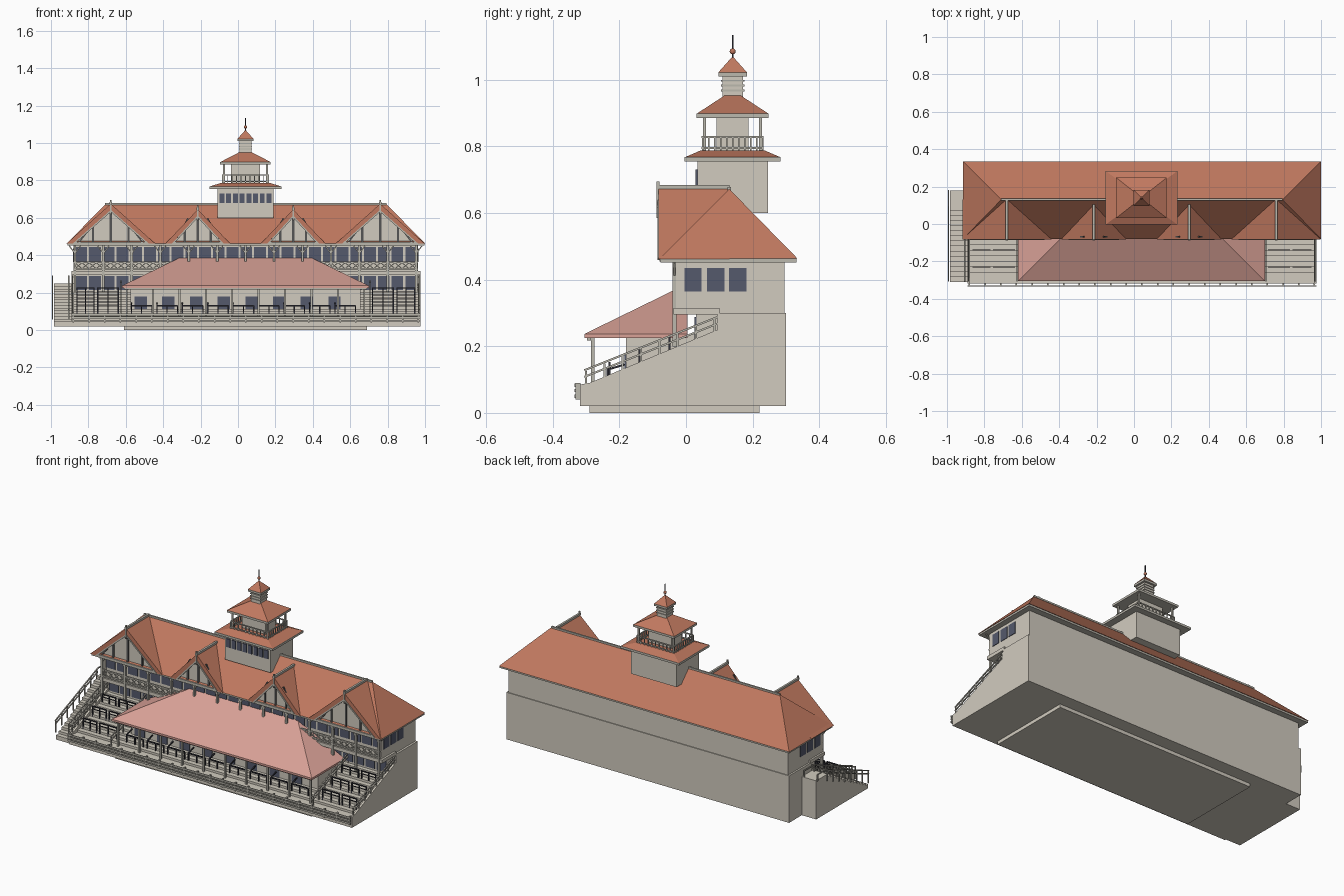
import bpy, bmesh
from mathutils import Vector, Matrix

if bpy.data.objects.get("Cube"):
    bpy.data.objects.remove(bpy.data.objects["Cube"])


def material(name, rgb):
    m = bpy.data.materials.new(name)
    m.use_nodes = True
    m.diffuse_color = (*rgb, 1)
    m.node_tree.nodes["Principled BSDF"].inputs["Base Color"].default_value = (*rgb, 1)
    return m


CREAM = material("cream wall", (0.64, 0.60, 0.52))
TRIM = material("stone trim", (0.50, 0.48, 0.42))
TILE = material("terracotta tile", (0.53, 0.19, 0.115))
PINK = material("pink canopy", (0.70, 0.36, 0.31))
GLASS = material("slate blue glass", (0.09, 0.10, 0.15))
DARK = material("dark metal", (0.03, 0.03, 0.04))
TIMBER = material("grey timber", (0.09, 0.09, 0.09))


class Part:
    """Collects simple solids into one named object."""

    def __init__(self, name, mat):
        self.name, self.mat, self.bm = name, mat, bmesh.new()

    def loft(self, low, high):
        a = [self.bm.verts.new(p) for p in low]
        b = [self.bm.verts.new(p) for p in high]
        n = len(a)
        self.bm.faces.new(a[::-1])
        self.bm.faces.new(b)
        for i in range(n):
            j = (i + 1) % n
            self.bm.faces.new((a[i], a[j], b[j], b[i]))

    def frustum(self, base, z0, top, z1):
        def ring(r, z):
            x0, x1, y0, y1 = r
            return [(x0, y0, z), (x1, y0, z), (x1, y1, z), (x0, y1, z)]
        self.loft(ring(base, z0), ring(top, z1))

    def box(self, x0, x1, y0, y1, z0, z1):
        self.frustum((x0, x1, y0, y1), z0, (x0, x1, y0, y1), z1)

    def prism_x(self, yz, x0, x1):
        self.loft([(x0, y, z) for y, z in yz], [(x1, y, z) for y, z in yz])

    def prism_y(self, xz, y0, y1):
        self.loft([(x, y0, z) for x, z in xz], [(x, y1, z) for x, z in xz])

    def beam(self, p, q, w):
        p, q = Vector(p), Vector(q)
        d = q - p
        m = Matrix.Translation((p + q) / 2) @ d.to_track_quat('Z', 'Y').to_matrix().to_4x4()
        bmesh.ops.create_cube(self.bm, size=1, matrix=m @ Matrix.Diagonal((w, w, d.length, 1)))

    def done(self, weld=False):
        if weld:
            bmesh.ops.remove_doubles(self.bm, verts=self.bm.verts, dist=1e-5)
        bmesh.ops.recalc_face_normals(self.bm, faces=self.bm.faces)
        me = bpy.data.meshes.new(self.name)
        self.bm.to_mesh(me)
        self.bm.free()
        me.materials.append(self.mat)
        ob = bpy.data.objects.new(self.name, me)
        bpy.context.collection.objects.link(ob)
        return ob


C, TY = 0.04, 0.14                 # building centre line and tower centre
L, R = -0.89, 0.975                # outer walls
YF, YB, ZF, ZB, ROWS = -0.29, 0.095, 0.09, 0.25, 13


def slope(y):
    return ZF + (y - YF) * (ZB - ZF) / (YB - YF)


def stepped(y0, y1, z0, z1, n, base):
    pts = [(y0, base)]
    for i in range(n):
        z = z0 + (z1 - z0) * (i + 1) / n
        pts += [(y0 + (y1 - y0) * i / n, z), (y0 + (y1 - y0) * (i + 1) / n, z)]
    return pts + [(y1, base)]


# Main masonry
p = Part("main_walls", CREAM)
p.box(L, R, 0.095, 0.30, 0.02, 0.30)
p.box(L + 0.02, R - 0.02, 0.03, 0.2, 0.1, 0.30)
p.box(L + 0.01, R - 0.012, 0.0, 0.295, 0.30, 0.455)
for x in (L + 0.01, R - 0.024):
    p.box(x, x + 0.012, -0.03, 0.02, 0.30, 0.455)
p.box(L, R, -0.037, 0.1, 0.295, 0.315)
p.done()
p = Part("plinth", CREAM)
p.box(-0.61, 0.69, -0.29, 0.22, 0, 0.025)
p.done()

# Terraced stand, end walls and side staircase
p = Part("terrace_steps", CREAM)
p.prism_x(stepped(YF, YB, ZF - 0.03, ZB - 0.02, ROWS, 0.02), L + 0.01, R - 0.01)
p.box(L, R, -0.318, YF, 0.02, 0.075)
p.done()
p = Part("stand_side_walls", CREAM)
for x in (L, R - 0.012):
    p.prism_x([(-0.318, 0.02), (-0.318, 0.085), (YF, ZF), (YB, ZB), (YB + 0.01, 0.02)], x, x + 0.012)
p.done()
p = Part("side_staircase", CREAM)
p.prism_x(stepped(-0.31, 0.1, 0.03, 0.25, 15, 0.02), -0.985, L)
p.box(-0.985, L, 0.1, 0.18, 0.02, 0.25)
p.done()

# Sloping handrails
p = Part("sloping_handrails", TRIM)
for x in (-0.992, -0.905, L + 0.006, -0.625, 0.705, R - 0.006):
    for up in (0.018, 0.038):
        p.beam((x, YF - 0.015, ZF + up), (x, YB, ZB + up), 0.006)
    for i in range(8):
        y = YF - 0.01 + i * 0.055
        p.beam((x, y, slope(y) - 0.03), (x, y, slope(y) + 0.04), 0.006)
for x in (-0.992, -0.905):
    p.beam((x, YB, ZB + 0.038), (x, 0.18, ZB + 0.038), 0.006)
    p.beam((x, 0.178, ZB), (x, 0.178, ZB + 0.038), 0.006)
p.done()

# Dark crowd rails on the terraces
p = Part("crowd_rails", DARK)
for x0, x1 in ((L + 0.03, -0.77), (-0.75, -0.64), (0.72, 0.83), (0.85, R - 0.03)):
    for y in (-0.23, -0.14, -0.05):
        z = slope(y)
        p.beam((x0, y, z + 0.035), (x1, y, z + 0.035), 0.006)
        p.beam((x0, y, z + 0.018), (x1, y, z + 0.018), 0.004)
        for x in (x0, (x0 + x1) / 2, x1):
            p.beam((x, y, z - 0.03), (x, y, z + 0.037), 0.006)
for i in range(9):
    x = -0.57 + i * 0.136
    p.beam((x, -0.235, 0.13), (x + 0.11, -0.235, 0.13), 0.007)
    for k in (0, 0.055, 0.11):
        p.beam((x + k, -0.235, 0.08), (x + k, -0.235, 0.13), 0.006)
    p.beam((x, -0.235, 0.13), (x, -0.185, 0.145), 0.006)
p.done()

# Front fence
p = Part("front_fence", TRIM)
for z in (0.05, 0.067, 0.083):
    p.box(L, R, -0.335, -0.33, z - 0.005, z + 0.005)
for i in range(23):
    x = L + 0.01 + i * (R - L - 0.02) / 22
    p.box(x - 0.004, x + 0.004, -0.332, -0.316, 0.04, 0.09)
p.done()

# Pavilion beneath the canopy
p = Part("pavilion_walls", CREAM)
p.box(-0.575, 0.655, -0.18, 0.03, 0.03, 0.235)
p.done()
p = Part("canopy_posts", TRIM)
for i in range(10):
    x = -0.595 + i * 1.27 / 9
    p.box(x - 0.005, x + 0.005, -0.285, -0.275, 0.06, 0.23)
p.box(-0.61, 0.69, -0.297, -0.285, 0.218, 0.228)
p.done()
p = Part("canopy_roof", PINK)
p.frustum((-0.62, 0.70, -0.305, 0.005), 0.237, (-0.31, 0.39, 0.004, 0.005), 0.388)
p.box(-0.62, 0.70, -0.305, 0.005, 0.225, 0.237)
p.done()

# Glazing
p = Part("window_panes", GLASS)
for i in range(8):
    x = -0.52 + i * 0.148
    p.box(x - 0.033, x + 0.033, -0.184, -0.178, 0.10, 0.18)
for i in range(25):
    x = L + 0.052 + i * 0.0735
    p.box(x - 0.031, x + 0.031, -0.004, 0.002, 0.365, 0.445)
    if x < -0.5 or x > 0.58:
        p.box(x - 0.031, x + 0.031, 0.026, 0.032, 0.215, 0.288)
for y in (0.021, 0.089, 0.155):
    for x in (L + 0.007, R - 0.014):
        p.box(x, x + 0.005, y - 0.026, y + 0.026, 0.365, 0.435)
for i in range(8):
    x = C - 0.126 + i * 0.036
    p.box(x - 0.013, x + 0.013, 0.028, 0.034, 0.68, 0.73)
p.done()

# Balcony columns and lattice railing
p = Part("balcony_railing", TRIM)
N = 24
for i in range(N + 1):
    x = L + 0.018 + i * (R - L - 0.04) / N
    w = (R - L - 0.04) / N
    if i % 2 == 0:
        p.box(x - 0.006, x + 0.006, -0.04, -0.028, 0.20, 0.455)
        for s in (-1, 1):
            p.beam((x, -0.034, 0.41), (x + s * 0.03, -0.034, 0.45), 0.006)
    if i < N:
        for k in (0, w / 2):
            p.beam((x + k, -0.034, 0.328), (x + k + w / 2, -0.034, 0.36), 0.005)
            p.beam((x + k, -0.034, 0.36), (x + k + w / 2, -0.034, 0.328), 0.005)
for z in (0.325, 0.362):
    p.box(L + 0.01, R - 0.012, -0.038, -0.03, z - 0.004, z + 0.004)
p.done()

# Hipped main roof with four front gables
p = Part("main_roof", TILE)
p.frustum((-0.915, 1.0, -0.08, 0.335), 0.463, (-0.71, 0.795, 0.13, 0.13), 0.672)
p.done(weld=True)
p = Part("eaves_fascia", TRIM)
p.box(-0.912, 0.997, -0.077, 0.332, 0.452, 0.463)
p.done()
slabs, infill = Part("gable_roofs", TILE), Part("gable_walls", CREAM)
studs, barge = Part("gable_timbers", TIMBER), Part("gable_trim", TRIM)
for c, h, zp, yb in ((0.72, 0.238, 0.675, 0.13), (0.255, 0.173, 0.645, 0.105)):
    for side in (-1, 1):
        x, zb = C + side * c, 0.462
        infill.prism_y([(x - h + 0.02, zb), (x + h - 0.02, zb), (x, zp - 0.02)], -0.066, -0.03)
        for s in (-1, 1):
            slabs.prism_y([(x, zp), (x + s * h, zb), (x + s * (h - 0.034), zb), (x, zp - 0.034)], -0.083, yb)
            barge.beam((x + s * (h - 0.04), -0.082, zb), (x, -0.082, zp - 0.038), 0.008)
            studs.beam((x + s * h * 0.72, -0.068, zb + 0.005), (x + s * h * 0.3, -0.068, zb + 0.135), 0.008)
        for k in (-0.4, 0, 0.4):
            top = zb + (zp - zb) * (1 - abs(k)) - 0.04
            studs.box(x + k * h - 0.006, x + k * h + 0.006, -0.071, -0.064, zb, top)
        barge.box(x - h + 0.02, x + h - 0.02, -0.08, -0.06, zb - 0.008, zb + 0.008)
        barge.beam((x, -0.088, zp + 0.003), (x, yb, zp + 0.003), 0.012)
        barge.beam((x, -0.084, zp - 0.06), (x, -0.084, zp + 0.02), 0.008)
barge.beam((-0.71, 0.13, 0.673), (0.795, 0.13, 0.673), 0.01)
for part in (slabs, infill, studs, barge):
    part.done()


def around(hx, hy):
    return (C - hx, C + hx, TY - hy, TY + hy)


# Clock-style tower: shaft, gallery core and cupola
p = Part("tower_walls", CREAM)
p.box(*around(0.15, 0.106), 0.60, 0.757)
p.box(*around(0.077, 0.048), 0.78, 0.89)
p.box(*around(0.031, 0.031), 0.93, 1.012)
p.done()
p = Part("tower_fascias", TRIM)
for hx, hy, z0, z1 in ((0.192, 0.144, 0.755, 0.768), (0.135, 0.108, 0.885, 0.898), (0.043, 0.043, 1.01, 1.022)):
    p.box(*around(hx, hy), z0, z1)
for z in (0.965, 0.98, 0.995):
    p.box(*around(0.035, 0.035), z, z + 0.005)
p.done()
p = Part("tower_roofs", TILE)
p.frustum(around(0.19, 0.142), 0.768, around(0.13, 0.098), 0.787)
p.frustum(around(0.135, 0.108), 0.898, around(0.004, 0.004), 0.966)
p.frustum(around(0.043, 0.043), 1.022, around(0.003, 0.003), 1.067)
p.done()

# Gallery balustrade and corner posts
p = Part("tower_gallery", TRIM)
gx, gy = 0.122, 0.09
for s in (-1, 1):
    for z in (0.795, 0.828):
        p.beam((C - gx, TY + s * gy, z), (C + gx, TY + s * gy, z), 0.006)
        p.beam((C + s * gx, TY - gy, z), (C + s * gx, TY + gy, z), 0.006)
    for i in range(11):
        k = -1 + i * 0.2
        p.beam((C + k * gx, TY + s * gy, 0.785), (C + k * gx, TY + s * gy, 0.828), 0.005)
        p.beam((C + s * gx, TY + k * gy, 0.785), (C + s * gx, TY + k * gy, 0.828), 0.005)
    for t in (-1, 1):
        p.beam((C + s * 0.115, TY + t * 0.084, 0.78), (C + s * 0.115, TY + t * 0.084, 0.888), 0.009)
p.done()

# Finial
p = Part("finial", TILE)
bmesh.ops.create_uvsphere(p.bm, u_segments=10, v_segments=6, radius=0.009,
                          matrix=Matrix.Translation((C, TY, 1.085)))
p.done()
p = Part("finial_spike", DARK)
p.beam((C, TY, 1.06), (C, TY, 1.135), 0.005)
p.done()
